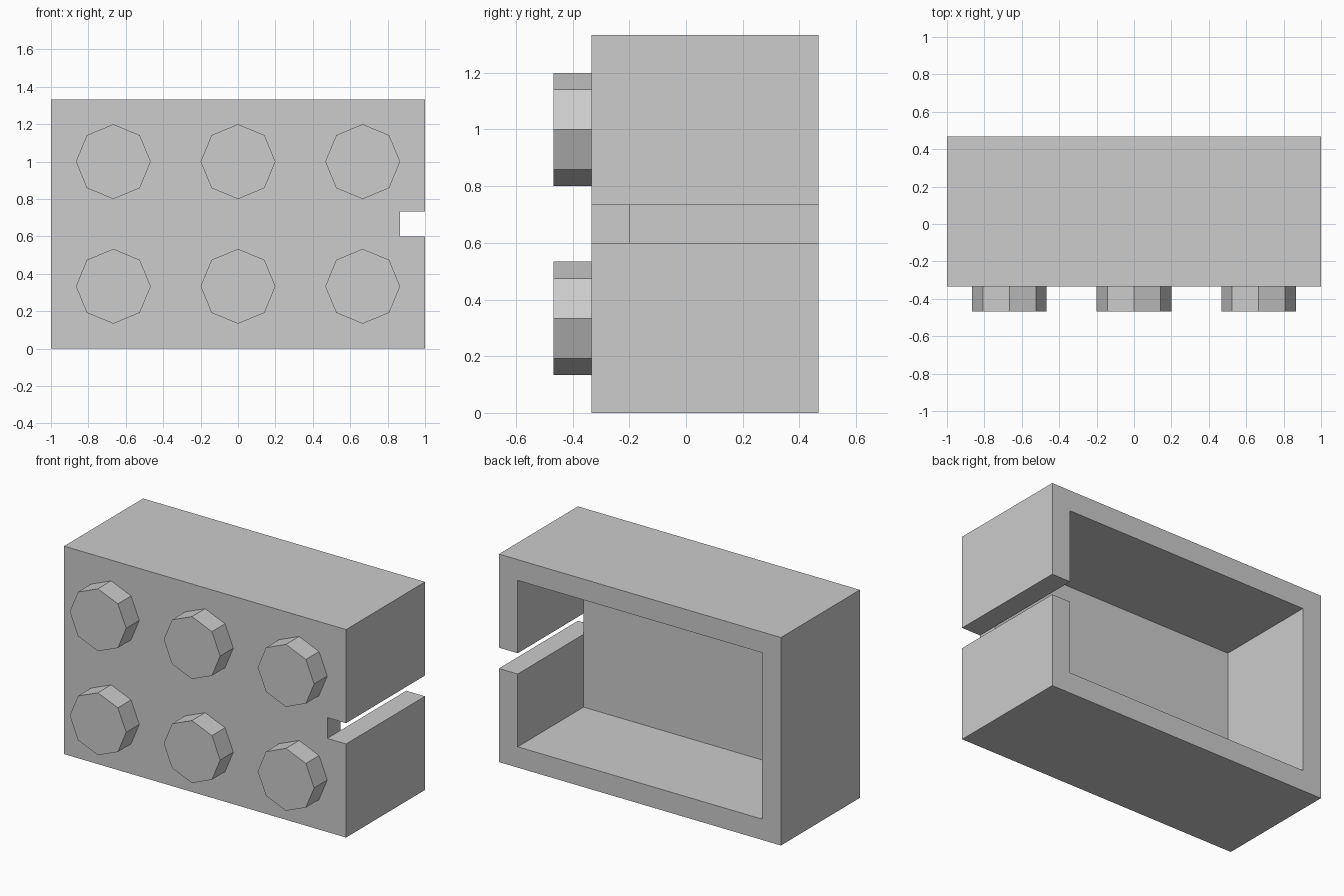
import bpy
import bmesh
import math
from mathutils import Matrix, Vector

cube = bpy.data.objects.get("Cube")
if cube:
    bpy.data.objects.remove(cube, do_unlink=True)

U = 2 / 15            # wall thickness, the module of the whole brick
FRONT, BACK = -2.5 * U, 3.5 * U
HEIGHT = 10 * U

grey = bpy.data.materials.new("light grey")
grey.use_nodes = True
grey.diffuse_color = (0.604, 0.604, 0.604, 1)
grey.node_tree.nodes["Principled BSDF"].inputs["Base Color"].default_value = grey.diffuse_color


def make_object(name, bm):
    mesh = bpy.data.meshes.new(name)
    bm.to_mesh(mesh)
    bm.free()
    mesh.materials.append(grey)
    obj = bpy.data.objects.new(name, mesh)
    bpy.context.collection.objects.link(obj)
    return obj


def box(name, low, high):
    low, high = Vector(low), Vector(high)
    bm = bmesh.new()
    bmesh.ops.create_cube(bm, size=1, matrix=Matrix.Translation((low + high) / 2)
                          @ Matrix.Diagonal((*(high - low), 1)))
    return make_object(name, bm)


def cut(target, cutter):
    mod = target.modifiers.new(cutter.name, 'BOOLEAN')
    mod.operation = 'DIFFERENCE'
    mod.solver = 'EXACT'
    mod.object = cutter
    cutter.hide_render = True
    cutter.hide_set(True)
    cutter.display_type = 'WIRE'


# Hollow shell, open at the back, with a slot through the left wall
shell = box("brick_shell", (-1, FRONT, 0), (1, BACK, HEIGHT))
cavity = box("cavity_cutter", (U - 1, FRONT + U, U), (1 - U, BACK + U, HEIGHT - U))
slot = box("slot_cutter", (1 - U, FRONT - U, 4.5 * U), (1 + U, BACK + U, 5.5 * U))
cut(shell, cavity)
cut(shell, slot)

# Apply the cuts and discard the cutters
bpy.context.view_layer.update()
cut_mesh = bpy.data.meshes.new_from_object(shell.evaluated_get(bpy.context.evaluated_depsgraph_get()))
shell.modifiers.clear()
shell.data = cut_mesh
for cutter in (cavity, slot):
    bpy.data.objects.remove(cutter, do_unlink=True)

# Two rows of octagonal studs on the front, a corner pointing straight up
for row, z in (("lower", 2.5 * U), ("upper", 7.5 * U)):
    for column, x in (("right", -5 * U), ("middle", 0), ("left", 5 * U)):
        bm = bmesh.new()
        bmesh.ops.create_cone(bm, cap_ends=True, segments=8, radius1=1.5 * U,
                              radius2=1.5 * U, depth=U,
                              matrix=Matrix.Translation((x, FRONT - U / 2, z))
                              @ Matrix.Rotation(math.pi / 2, 4, 'X'))
        # Drop the hidden face against the shell
        hidden = [f for f in bm.faces if f.normal.y > 0.9]
        bmesh.ops.delete(bm, geom=hidden, context='FACES_ONLY')
        make_object(f"stud_{row}_{column}", bm)
